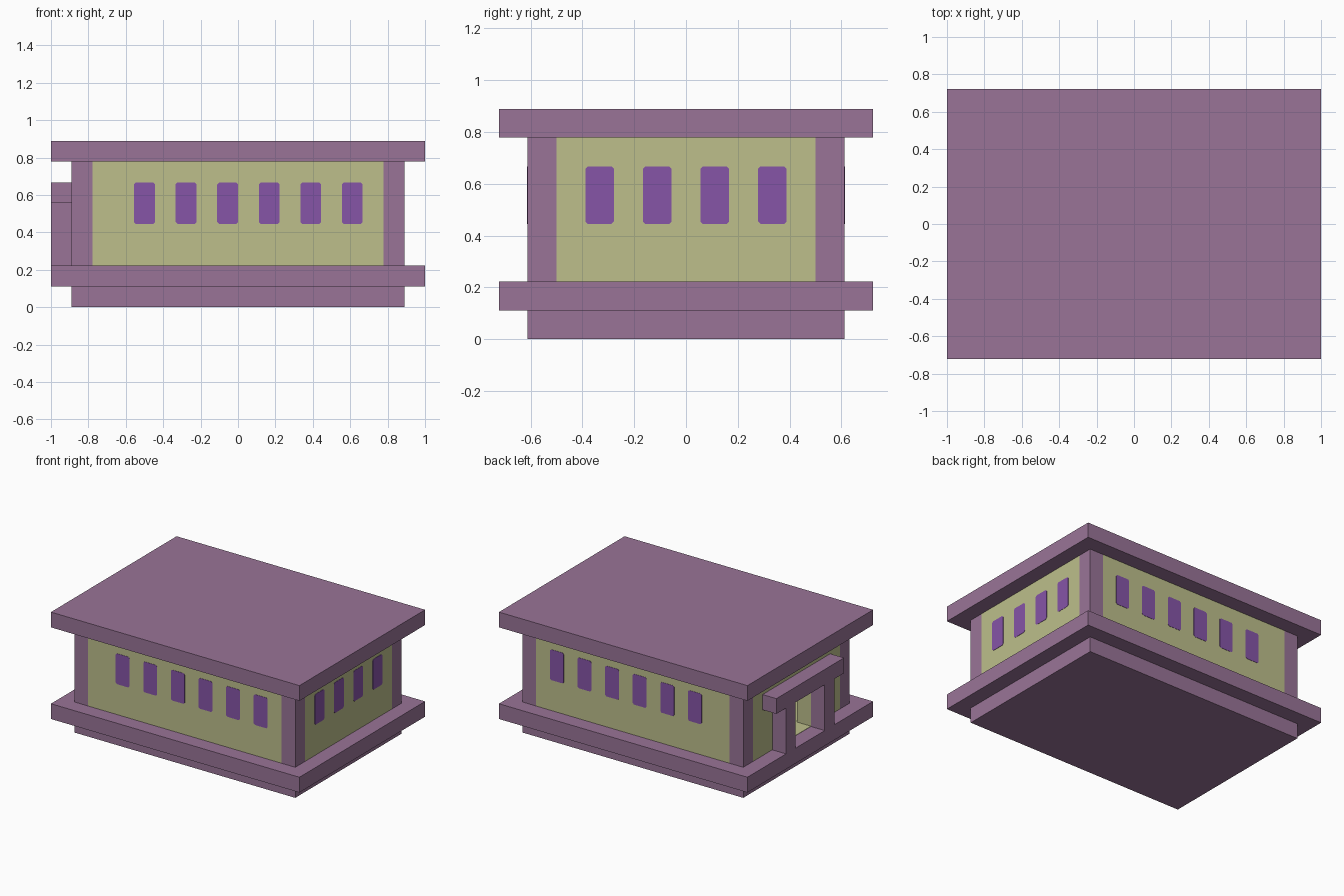
import bpy
import bmesh
from mathutils import Matrix

if "Cube" in bpy.data.objects:
    bpy.data.objects.remove(bpy.data.objects["Cube"], do_unlink=True)

U = 1 / 9  # module that every part is a multiple of


def material(name, rgb):
    mat = bpy.data.materials.new(name)
    mat.use_nodes = True
    color = (*rgb, 1)
    mat.diffuse_color = color
    mat.node_tree.nodes["Principled BSDF"].inputs["Base Color"].default_value = color
    return mat


MAUVE = material("mauve", (0.32, 0.175, 0.31))
STRAW = material("straw", (0.51, 0.52, 0.26))
VIOLET = material("violet", (0.24, 0.09, 0.39))


def finish(name, bm, mat):
    mesh = bpy.data.meshes.new(name)
    bm.to_mesh(mesh)
    bm.free()
    mesh.materials.append(mat)
    obj = bpy.data.objects.new(name, mesh)
    bpy.context.collection.objects.link(obj)
    return obj


def box(name, x, y, z, mat):
    """Box from (low, high) ranges given in modules."""
    bm = bmesh.new()
    size = [(r[1] - r[0]) * U for r in (x, y, z)]
    mid = [(r[1] + r[0]) * U / 2 for r in (x, y, z)]
    bmesh.ops.create_cube(bm, size=1, matrix=Matrix.Translation(mid) @ Matrix.Diagonal((*size, 1)))
    return finish(name, bm, mat)


def window(name, axis, x, y):
    """Thin pane with clipped corners, its flat side across the given axis."""
    bm = bmesh.new()
    size = [U, U, 2 * U]
    size[axis] = 0.004
    mid = (x * U, y * U, 5 * U)
    bmesh.ops.create_cube(bm, size=1, matrix=Matrix.Translation(mid) @ Matrix.Diagonal((*size, 1)))
    edges = [e for e in bm.edges
             if abs(e.verts[0].co[axis] - e.verts[1].co[axis]) > 0.003]
    bmesh.ops.bevel(bm, geom=edges, offset=0.01, segments=1, affect='EDGES')
    return finish(name, bm, VIOLET)


# Base, floor slab and roof
box("foundation", (-8, 8), (-5.5, 5.5), (0, 1), MAUVE)
box("floor_slab", (-9, 9), (-6.5, 6.5), (1, 2), MAUVE)
box("roof", (-9, 9), (-6.5, 6.5), (7, 8), MAUVE)
box("interior_floor", (-8, 7), (-4.5, 4.5), (2, 2.02), STRAW)

# Corner posts and long walls, flush with each other
for side, s in (("front", -1), ("back", 1)):
    y = sorted((s * 4.5, s * 5.5))
    box(side + "_wall", (-7, 7), y, (2, 7), STRAW)
    for end, e in (("right", -1), ("left", 1)):
        box(f"{side}_{end}_corner_post", sorted((e * 7, e * 8)), y, (2, 7), MAUVE)

# Short walls, one with a doorway
box("left_wall", (7, 8), (-4.5, 4.5), (2, 7), STRAW)
box("door_wall_front", (-8, -7), (-4.5, -1.5), (2, 7), STRAW)
box("door_wall_back", (-8, -7), (1.5, 4.5), (2, 7), STRAW)
box("door_wall_header", (-8, -7), (-1.5, 1.5), (5, 7), STRAW)

# Door surround
box("door_post_front", (-9, -8), (-2.5, -1.5), (2, 5), MAUVE)
box("door_post_back", (-9, -8), (1.5, 2.5), (2, 5), MAUVE)
box("door_lintel", (-9, -8), (-3.5, 3.5), (5, 6), MAUVE)

# Windows
for i in range(6):
    window(f"front_window_{i + 1}", 1, -4.5 + 2 * i, -5.5)
    window(f"back_window_{i + 1}", 1, -4.5 + 2 * i, 5.5)
for i in range(4):
    window(f"left_window_{i + 1}", 0, 8, -3 + 2 * i)
